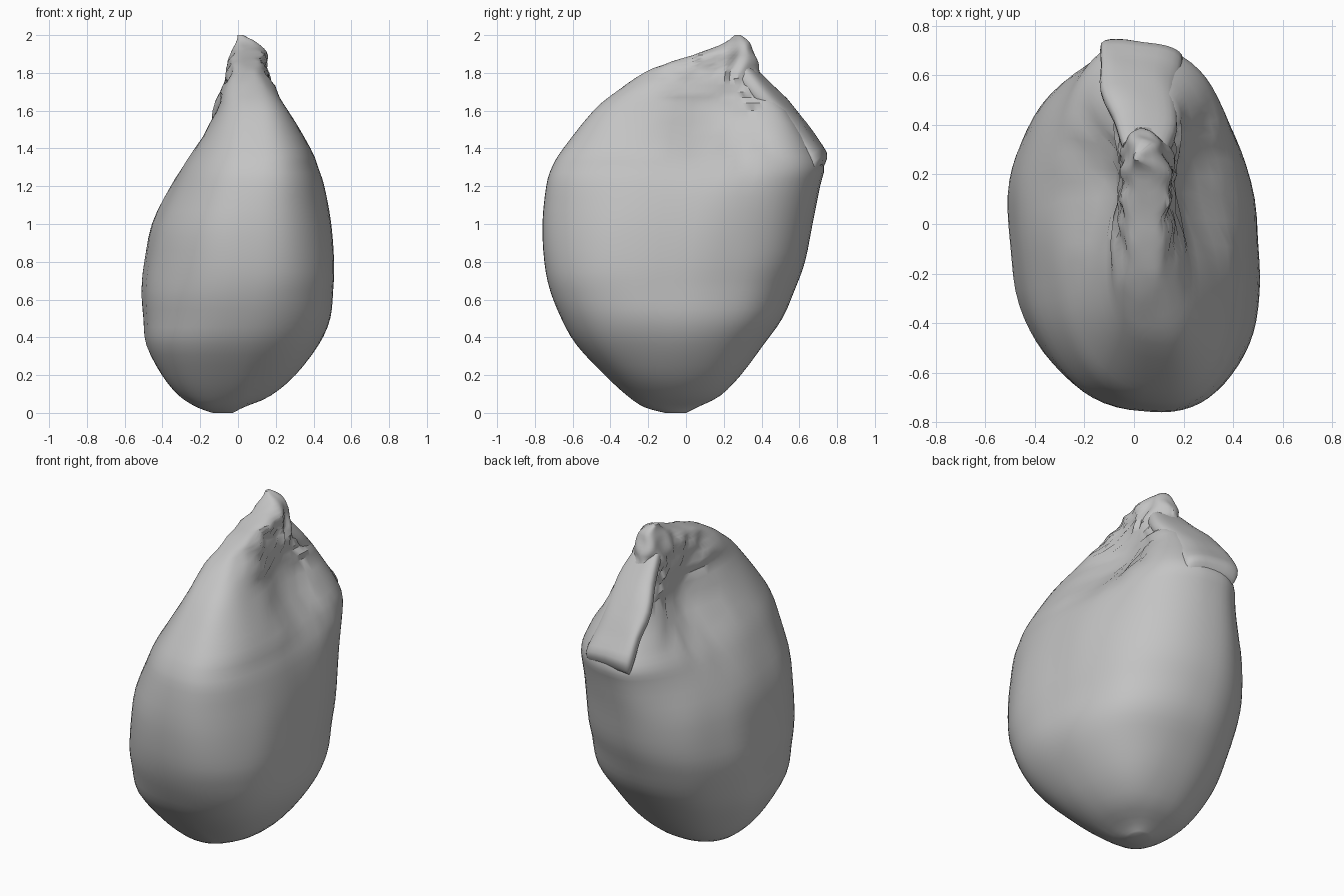
import bpy
import bmesh
import math
from mathutils import Vector, noise

default_cube = bpy.data.objects.get("Cube")
if default_cube:
    bpy.data.objects.remove(default_cube, do_unlink=True)

# One plain grey for the whole husk
grey = bpy.data.materials.new("plain_grey")
grey.use_nodes = True
tint = (0.55, 0.55, 0.55, 1.0)
grey.diffuse_color = tint
grey.node_tree.nodes["Principled BSDF"].inputs["Base Color"].default_value = tint


def signed_power(value, power):
    return math.copysign(abs(value) ** power, value)


def ramp(value, start, end):
    return min(max((value - start) / (end - start), 0), 1)


def catmull(rows, steps):
    """Smoothly resample a list of equal-length rows."""
    result = []
    last = len(rows) - 1
    for i in range(last):
        window = zip(rows[max(i - 1, 0)], rows[i], rows[i + 1], rows[min(i + 2, last)])
        window = list(window)
        for s in range(steps):
            t = s / steps
            result.append([
                b + t * (c - a) / 2
                + t * t * (2 * a - 5 * b + 4 * c - d) / 2
                + t * t * t * (3 * b - a - 3 * c + d) / 2
                for a, b, c, d in window])
    result.append(list(rows[-1]))
    return result


def loft(name, rings, sharp_angle):
    """Skin closed rings of points and cap both ends."""
    bm = bmesh.new()
    loops = [[bm.verts.new(p) for p in ring] for ring in rings]
    for low, high in zip(loops, loops[1:]):
        for i in range(len(low)):
            j = (i + 1) % len(low)
            bm.faces.new((low[i], low[j], high[j], high[i]))
    bm.faces.new(reversed(loops[0]))
    bm.faces.new(loops[-1])
    bmesh.ops.recalc_face_normals(bm, faces=bm.faces)
    mesh = bpy.data.meshes.new(name)
    bm.to_mesh(mesh)
    bm.free()
    mesh.materials.append(grey)
    obj = bpy.data.objects.new(name, mesh)
    bpy.context.collection.objects.link(obj)
    bpy.ops.object.select_all(action="DESELECT")
    obj.select_set(True)
    bpy.context.view_layer.objects.active = obj
    bpy.ops.object.shade_smooth_by_angle(angle=math.radians(sharp_angle))
    return obj


def crumple(point):
    """Pinch the sides at the gather, with folds fanning out from it."""
    x, y, z = point
    dy, dz = y - 0.18, z - 1.64
    distance = math.hypot(dy, dz)
    pinch = 0.8 * math.exp(-(distance / 0.25) ** 2)
    side = 1 if x > 0.05 else -1
    neck = 0.05 + side * min(abs(x - 0.05), 0.09)
    x += (neck - x) * pinch
    fan = math.exp(-((distance - 0.2) / 0.17) ** 2)
    x += side * 0.012 * fan * math.cos(13 * math.atan2(dz, dy))
    # broad dents below, tighter wrinkles near the tip
    rough = noise.noise(Vector((x * 4, y * 4, z * 2)))
    x += side * 0.01 * rough
    if z > 1.7:
        wrinkle = noise.noise_vector(Vector((x, y, z)) * 11)
        x += 0.016 * wrinkle.x
        y += 0.016 * wrinkle.y
    return x, y, z


# Husk body: height, left/right limits, front/back limits
limits = [
    (0.0, -0.14, -0.03, -0.11, 0.0),
    (0.03, -0.22, 0.03, -0.22, 0.06),
    (0.09, -0.31, 0.17, -0.31, 0.18),
    (0.2, -0.4, 0.31, -0.43, 0.29),
    (0.36, -0.485, 0.43, -0.58, 0.41),
    (0.5, -0.5, 0.49, -0.66, 0.51),
    (0.65, -0.51, 0.505, -0.72, 0.575),
    (0.8, -0.495, 0.51, -0.75, 0.63),
    (1.0, -0.455, 0.495, -0.76, 0.67),
    (1.2, -0.36, 0.46, -0.74, 0.71),
    (1.3, -0.31, 0.43, -0.71, 0.73),
    (1.4, -0.25, 0.395, -0.65, 0.68),
    (1.6, -0.14, 0.28, -0.49, 0.55),
    (1.7, -0.11, 0.22, -0.37, 0.45),
    (1.8, -0.06, 0.16, -0.22, 0.39),
    (1.86, -0.05, 0.14, -0.07, 0.38),
    (1.91, -0.03, 0.13, 0.09, 0.36),
    (1.96, -0.01, 0.09, 0.21, 0.33),
    (2.0, 0.0, 0.03, 0.26, 0.29),
]
SIDES = 72
rings = []
for z, x0, x1, y0, y1 in catmull(limits, 3):
    middle = ramp(z, 0.1, 0.7)
    boxy = 0.88 - 0.15 * ramp(z, 1.1, 1.6)
    ring = []
    for i in range(SIDES):
        a = math.tau * i / SIDES
        # fuller on the left side and across one diagonal
        lean = 0.035 * math.sin(2 * a) + 0.045 * middle * math.cos(a + math.pi / 4)
        power = boxy - lean
        x = (x0 + x1) / 2 + (x1 - x0) / 2 * signed_power(math.cos(a + 0.14 * middle), power)
        y = (y0 + y1) / 2 + (y1 - y0) / 2 * signed_power(math.sin(a), power)
        ring.append(crumple((x, y, z)))
    rings.append(ring)
loft("husk_body", rings, 40)

# Folded flap down the back: centre x, y, z, half width, half thickness
spine = [
    (0.05, 0.3, 1.82, 0.09, 0.05),
    (0.04, 0.41, 1.7, 0.13, 0.055),
    (0.02, 0.52, 1.58, 0.155, 0.055),
    (0.02, 0.61, 1.46, 0.16, 0.055),
    (0.03, 0.69, 1.34, 0.165, 0.055),
    (0.03, 0.69, 1.28, 0.14, 0.03),
]
flap = []
outward = Vector((0, 0.8, 0.6))
for x, y, z, width, depth in catmull(spine, 3):
    ring = []
    for i in range(24):
        a = math.tau * i / 24
        across = width * signed_power(math.cos(a), 0.7)
        # one edge stands proud, the other sinks into the body
        lift = depth * signed_power(math.sin(a), 0.7) - 0.2 * across
        p = Vector((x + across, y, z)) + outward * lift
        ring.append(p + 0.012 * noise.noise_vector(p * 6))
    flap.append(ring)
loft("back_flap", flap, 40)
